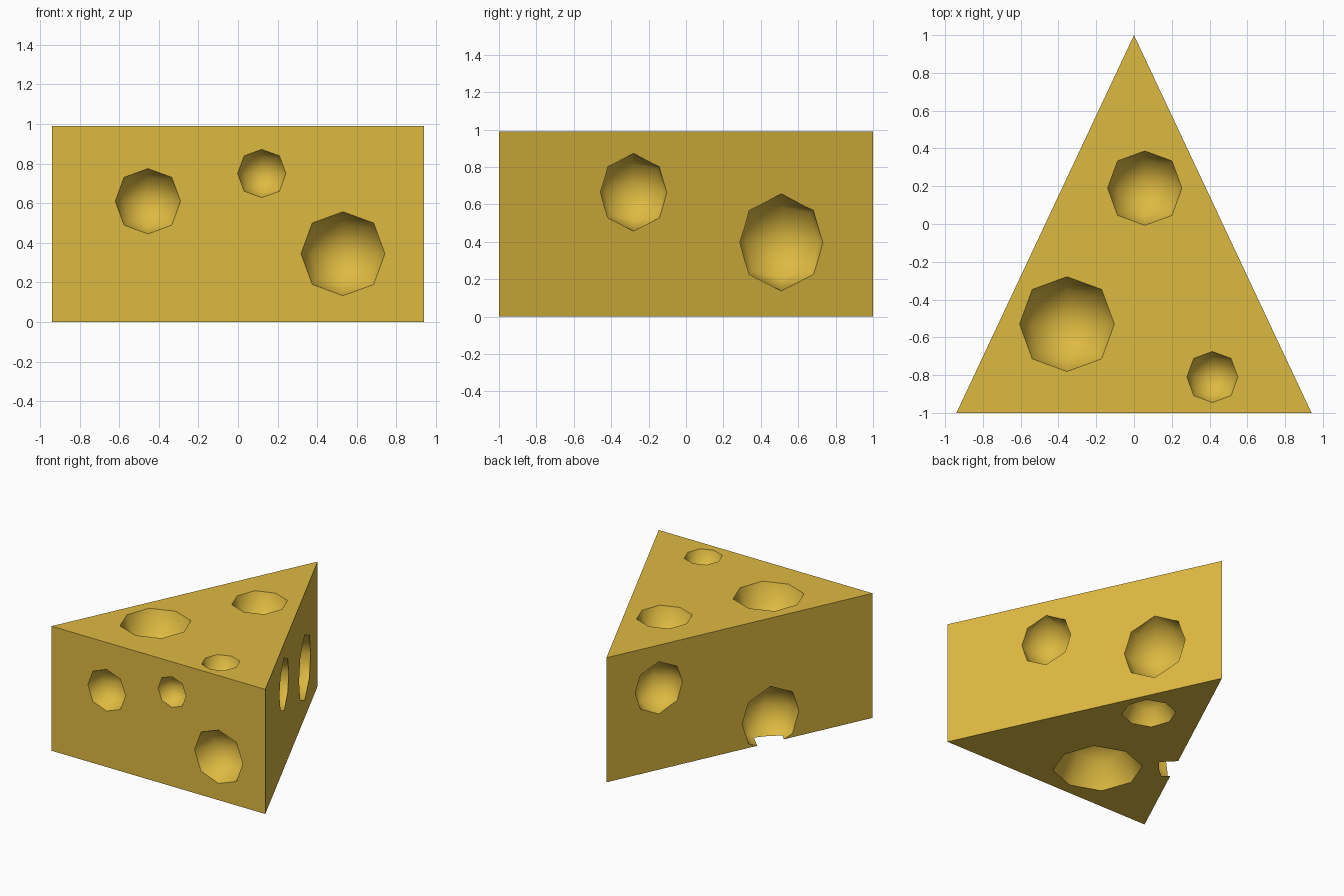
import bpy, bmesh

if "Cube" in bpy.data.objects:
    bpy.data.objects.remove(bpy.data.objects["Cube"])

W, H = 0.94, 0.99

cheese_yellow = bpy.data.materials.new("cheese_yellow")
cheese_yellow.diffuse_color = (0.73, 0.49, 0.053, 1)
cheese_yellow.use_nodes = True
cheese_yellow.node_tree.nodes["Principled BSDF"].inputs["Base Color"].default_value = cheese_yellow.diffuse_color


def make_object(name, bm, smooth=False):
    bmesh.ops.recalc_face_normals(bm, faces=bm.faces)
    for f in bm.faces:
        f.smooth = smooth
    mesh = bpy.data.meshes.new(name)
    bm.to_mesh(mesh)
    bm.free()
    mesh.materials.append(cheese_yellow)
    obj = bpy.data.objects.new(name, mesh)
    bpy.context.collection.objects.link(obj)
    return obj


def add_ball(bm, centre, r):
    """Rounded cube with one subdivision: eight-sided through each axis."""
    ball = bmesh.new()
    bmesh.ops.create_cube(ball, size=2)
    bmesh.ops.subdivide_edges(ball, edges=ball.edges[:], cuts=1, use_grid_fill=True)
    scale = {1: 1.0, 2: 0.732, 3: 0.595}
    made = {}
    for v in ball.verts:
        n = sum(abs(c) > 0.5 for c in v.co)
        made[v] = bm.verts.new([centre[i] + v.co[i] * scale[n] * r for i in range(3)])
    for f in ball.faces:
        bm.faces.new([made[v] for v in f.verts])
    ball.free()


def side_x(y):
    return W * (1 - y) / 2


# Wedge: triangular prism
bm = bmesh.new()
base = bm.faces.new([bm.verts.new(p) for p in ((-W, -1, 0), (W, -1, 0), (0, 1, 0))])
ext = bmesh.ops.extrude_face_region(bm, geom=[base], use_keep_orig=True)
top = [g for g in ext["geom"] if isinstance(g, bmesh.types.BMVert)]
bmesh.ops.translate(bm, verts=top, vec=(0, 0, H))
wedge = make_object("cheese_wedge", bm)

# Holes, centred on each face
holes = []
holes += [((x, -1, z), r) for x, z, r in      # front
          ((-0.455, 0.61, 0.165), (0.12, 0.75, 0.122), (0.53, 0.345, 0.212))]
holes += [((x, y, H), r) for x, y, r in       # top
          ((0.057, 0.19, 0.197), (-0.355, -0.53, 0.251), (0.415, -0.81, 0.135))]
holes += [((side_x(y), y, z), r) for y, z, r in    # right
          ((-0.28, 0.665, 0.208), (0.51, 0.397, 0.26))]
holes += [((-side_x(y), y, z), r) for y, z, r in   # left
          ((0.606, 0.65, 0.208), (-0.234, 0.196, 0.25))]
holes += [((x, y, 0), r) for x, y, r in       # underside
          ((0.08, 0.264, 0.193), (-0.15, -0.592, 0.318))]
bm = bmesh.new()
for centre, r in holes:
    add_ball(bm, centre, r)
cutter = make_object("hole_cutter", bm, smooth=True)
cutter.hide_render = True

# Cut the holes and discard the cutter
mod = wedge.modifiers.new("holes", 'BOOLEAN')
mod.operation = 'DIFFERENCE'
mod.solver = 'EXACT'
mod.object = cutter
bpy.context.view_layer.objects.active = wedge
wedge.select_set(True)
bpy.ops.object.modifier_apply(modifier=mod.name)
bpy.data.objects.remove(cutter)
